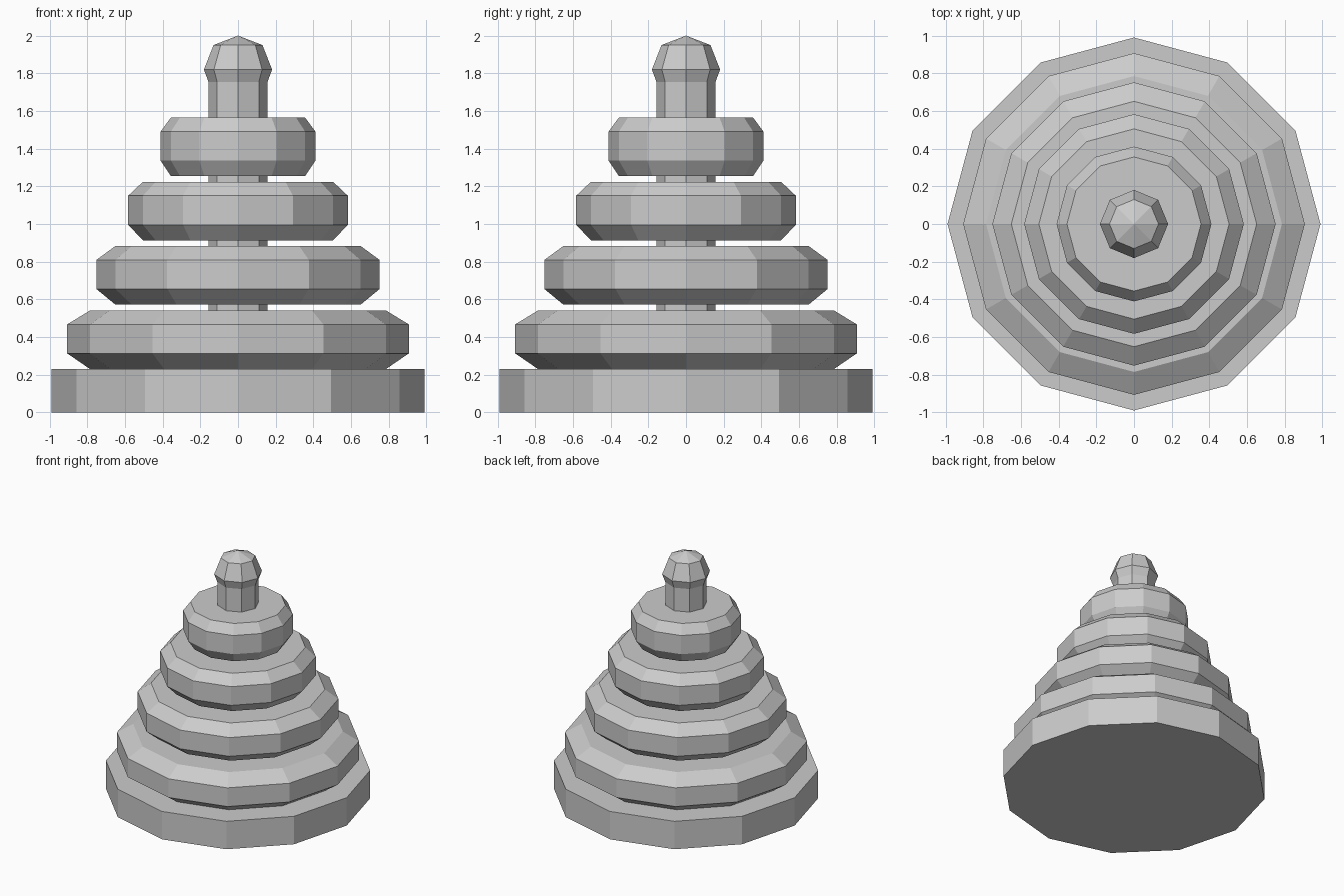
import bpy, bmesh, math

if "Cube" in bpy.data.objects:
    bpy.data.objects.remove(bpy.data.objects["Cube"])


def lathe(name, profile, sides):
    """Closed solid of revolution from (radius, z) pairs, bottom to top, with a vertex on +x."""
    bm = bmesh.new()
    loops = []
    for r, z in profile:
        if r == 0:
            loops.append([bm.verts.new((0, 0, z))] * sides)
        else:
            loops.append([bm.verts.new((r * math.cos(2 * math.pi * i / sides),
                                        r * math.sin(2 * math.pi * i / sides), z))
                          for i in range(sides)])
    for low, high in zip(loops, loops[1:]):
        for i in range(sides):
            j = (i + 1) % sides
            quad = [low[i], low[j], high[j], high[i]]
            bm.faces.new(list(dict.fromkeys(quad)))
    if profile[0][0] > 0:
        bm.faces.new(loops[0][::-1])
    if profile[-1][0] > 0:
        bm.faces.new(loops[-1])
    bmesh.ops.recalc_face_normals(bm, faces=bm.faces)
    mesh = bpy.data.meshes.new(name)
    bm.to_mesh(mesh)
    bm.free()
    obj = bpy.data.objects.new(name, mesh)
    bpy.context.collection.objects.link(obj)
    return obj


# Base disc
lathe("base", [(0.99, 0), (0.99, 0.23)], 12)

# Stacked rings, chamfered above and below
for n, (radius, z) in enumerate([(0.907, 0.23), (0.752, 0.572), (0.583, 0.913), (0.411, 1.254)], 1):
    inner = radius * 0.866
    lathe(f"ring_{n}", [(inner, z), (radius, z + 0.083), (radius, z + 0.237), (inner, z + 0.311)], 12)

# Central post with its rounded knob
lathe("post", [(0.157, 0.23), (0.157, 1.755), (0.181, 1.82), (0.13, 1.95), (0, 2.0)], 8)
